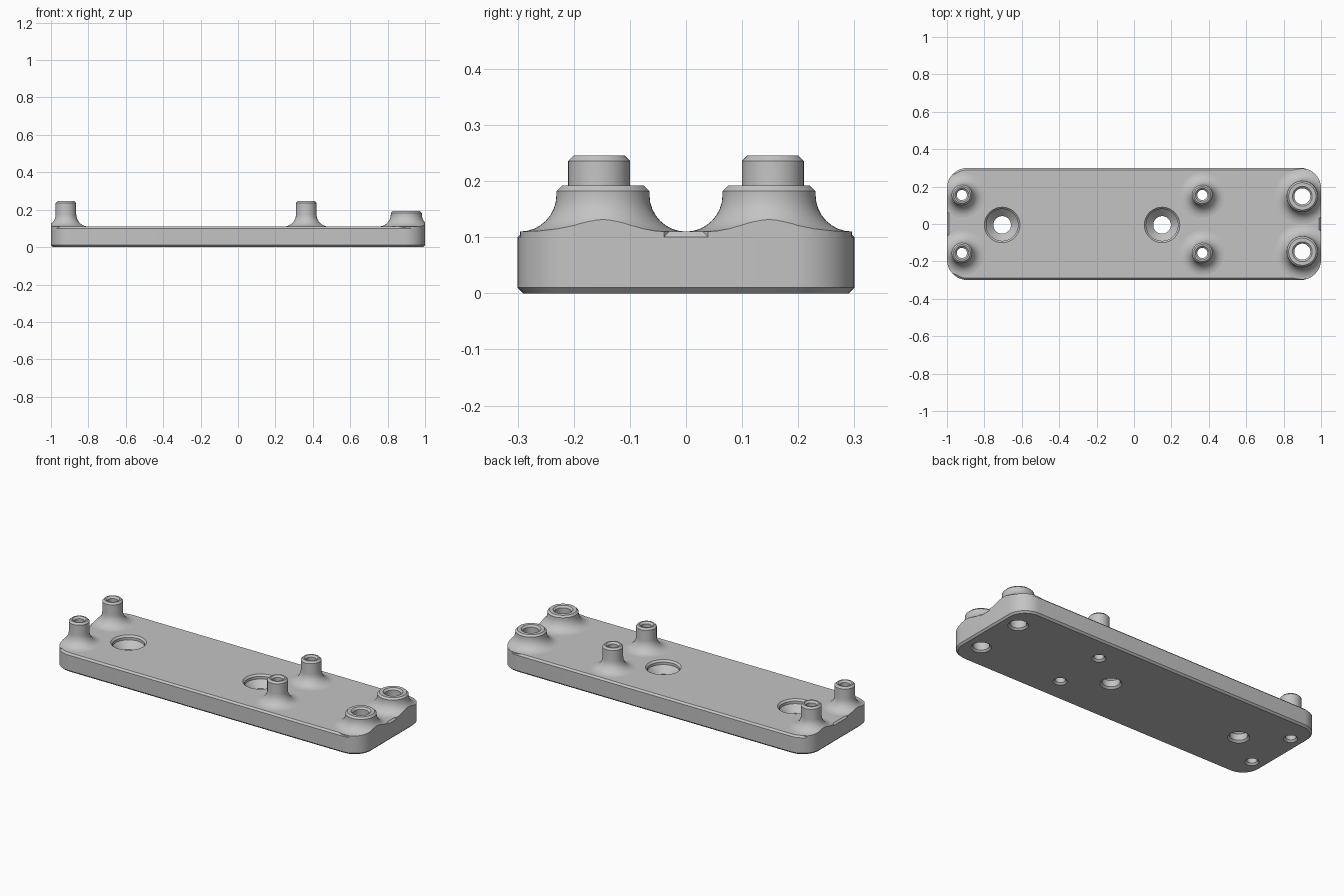
import bpy, bmesh, math

if "Cube" in bpy.data.objects:
    bpy.data.objects.remove(bpy.data.objects["Cube"], do_unlink=True)

LENGTH, WIDTH, TOP, CORNER, CHAMFER = 2.0, 0.6, 0.11, 0.11, 0.01

grey = bpy.data.materials.new("plain grey")
grey.use_nodes = True
grey.diffuse_color = (0.55, 0.55, 0.55, 1)
grey.node_tree.nodes["Principled BSDF"].inputs["Base Color"].default_value = grey.diffuse_color


def skin(name, rings, ring_closed=False):
    """Join equal rings of points into a solid, capped or looped back on itself."""
    bm = bmesh.new()
    loops = [[bm.verts.new(p) for p in ring] for ring in rings]
    n = len(loops[0])
    pairs = list(zip(loops, loops[1:]))
    if ring_closed:
        pairs.append((loops[-1], loops[0]))
    else:
        bm.faces.new(loops[0])
        bm.faces.new(loops[-1])
    for a, b in pairs:
        for i in range(n):
            j = (i + 1) % n
            bm.faces.new((a[i], a[j], b[j], b[i]))
    bmesh.ops.recalc_face_normals(bm, faces=bm.faces)
    mesh = bpy.data.meshes.new(name)
    bm.to_mesh(mesh)
    bm.free()
    mesh.materials.append(grey)
    obj = bpy.data.objects.new(name, mesh)
    bpy.context.collection.objects.link(obj)
    return obj


def outline(z, inset=0.0):
    """Rounded rectangle of the plate at height z."""
    r, points = CORNER - inset, []
    for k, (sx, sy) in enumerate(((1, 1), (-1, 1), (-1, -1), (1, -1))):
        cx, cy = sx * (LENGTH / 2 - CORNER), sy * (WIDTH / 2 - CORNER)
        for i in range(11):
            a = math.pi / 2 * (k + i / 10)
            points.append((cx + r * math.cos(a), cy + r * math.sin(a), z))
    return points


def lathe(name, profile, x, y, ring_closed=False, sides=48):
    angles = [math.tau * i / sides for i in range(sides)]
    rings = [[(x + r * math.cos(a), y + r * math.sin(a), z) for a in angles] for r, z in profile]
    return skin(name, rings, ring_closed)


def boolean(obj, cutter, operation):
    mod = obj.modifiers.new("cut", 'BOOLEAN')
    mod.operation, mod.solver, mod.object = operation, 'EXACT', cutter
    bpy.context.view_layer.objects.active = obj
    bpy.ops.object.modifier_apply(modifier=mod.name)


def smooth(obj):
    bpy.ops.object.select_all(action='DESELECT')
    obj.select_set(True)
    bpy.context.view_layer.objects.active = obj
    bpy.ops.object.shade_smooth_by_angle(angle=math.radians(30))


def post(name, x, y, radius, bore, height, fillet=0.065):
    """Hollow post with chamfered rim and a flared foot."""
    low = TOP - CHAMFER
    profile = [(bore, low), (bore, height - CHAMFER), (bore + CHAMFER, height),
               (radius - CHAMFER, height), (radius, height - CHAMFER)]
    for i in range(9):
        a = math.pi / 2 * i / 8
        profile.append((radius + fillet * (1 - math.cos(a)),
                        TOP + fillet * (1 - math.sin(a))))
    profile.append((radius + fillet, low))
    return lathe(name, profile, x, y, ring_closed=True)


def bore_cutter(x, y, r, upper=()):
    """Through hole with a chamfered lower rim."""
    profile = [(r + 2 * CHAMFER, -CHAMFER), (r, CHAMFER)]
    profile += list(upper) or [(r, TOP + 0.05)]
    return lathe("hole_cutter", profile, x, y)


# Base plate with chamfered edges
plate = skin("base_plate", [outline(0, CHAMFER), outline(CHAMFER),
                            outline(TOP - CHAMFER), outline(TOP, CHAMFER)])
limit = skin("plate_limit", [outline(-0.1), outline(0.5)])
cutters = []

# Posts and bosses, trimmed to the plate outline
for kind, x, y, radius, bore, height in (("rear_post", -0.92, 0.155, 0.055, 0.027, 0.246),
                                         ("middle_post", 0.365, 0.155, 0.055, 0.027, 0.246),
                                         ("end_boss", 0.9, 0.148, 0.083, 0.043, 0.192)):
    for side, s in (("back", 1), ("front", -1)):
        obj = post(f"{kind}_{side}", x, s * y, radius, bore, height)
        if kind != "middle_post":
            boolean(obj, limit, 'INTERSECT')
        smooth(obj)
        cutters.append(bore_cutter(x, s * y, bore))

# Countersunk screw holes
countersink = [(0.047, 0.047), (0.085, 0.085), (0.085, 0.10), (0.105, 0.12)]
for x in (-0.705, 0.15):
    cutters.append(bore_cutter(x, -0.005, 0.047, countersink))

for cutter in cutters:
    boolean(plate, cutter, 'DIFFERENCE')
smooth(plate)

for helper in cutters + [limit]:
    bpy.data.objects.remove(helper, do_unlink=True)
